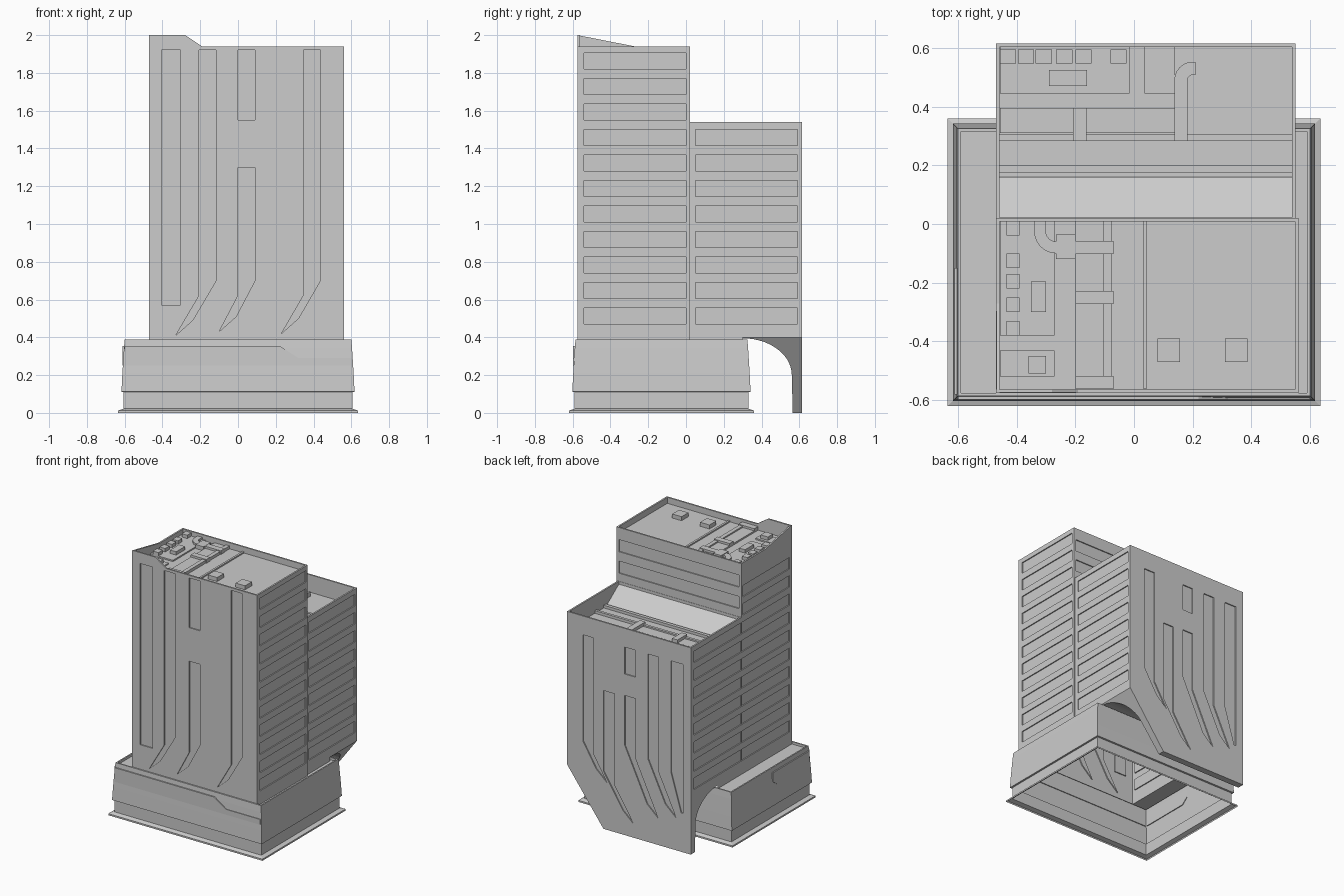
import bpy, bmesh, math
from mathutils import Vector

if "Cube" in bpy.data.objects:
    bpy.data.objects.remove(bpy.data.objects["Cube"])

TONE = (0.604, 0.604, 0.604, 1)
GREY = bpy.data.materials.new("plain grey")
GREY.use_nodes = True
GREY.diffuse_color = TONE
GREY.node_tree.nodes["Principled BSDF"].inputs["Base Color"].default_value = TONE


# Helpers: place 2D outlines, make prisms, lofts and recessed walls
def place(p, axis, d):
    return Vector({"x": (d, p[0], p[1]), "y": (p[0], d, p[1]), "z": (p[0], p[1], d)}[axis])


def prism(bm, pts, axis, a, b):
    low = [bm.verts.new(place(p, axis, a)) for p in pts]
    high = [bm.verts.new(place(p, axis, b)) for p in pts]
    faces = [bm.faces.new(low), bm.faces.new(high[::-1])]
    for i in range(len(pts)):
        j = (i + 1) % len(pts)
        faces.append(bm.faces.new((low[i], high[i], high[j], low[j])))
    bmesh.ops.recalc_face_normals(bm, faces=faces)


def box(bm, x0, x1, y0, y1, z0, z1):
    prism(bm, [(x0, y0), (x1, y0), (x1, y1), (x0, y1)], "z", z0, z1)


def rect(a0, a1, b0, b1):
    return [(a0, b0), (a1, b0), (a1, b1), (a0, b1)]


def finish(bm, name):
    mesh = bpy.data.meshes.new(name)
    bm.to_mesh(mesh)
    bm.free()
    mesh.materials.append(GREY)
    ob = bpy.data.objects.new(name, mesh)
    bpy.context.scene.collection.objects.link(ob)


def loft(name, levels, cap=False):
    """Skin stacked rectangles given as (x0, x1, y0, y1, z)."""
    bm = bmesh.new()
    rings = [[bm.verts.new(place(p, "z", lv[4])) for p in rect(*lv[:4])] for lv in levels]
    for a, b in zip(rings, rings[1:]):
        for i in range(4):
            j = (i + 1) % 4
            bm.faces.new((a[i], a[j], b[j], b[i]))
    if cap:
        bm.faces.new(rings[-1])
    finish(bm, name)


def wall(name, outline, recesses, axis, d, sign):
    """Flat wall with shallow recessed panels."""
    bm = bmesh.new()

    def ring(pts, at):
        return [bm.verts.new(place(p, axis, at)) for p in pts]

    def edges(vs):
        return [bm.edges.new((vs[i - 1], vs[i])) for i in range(len(vs))]

    rims = [ring(pts, d) for pts in recesses]
    border = edges(ring(outline, d))
    for rim in rims:
        border += edges(rim)
    out = place((0, 0), axis, sign)
    bmesh.ops.triangle_fill(bm, edges=border, use_beauty=True, normal=out)
    for pts, rim in zip(recesses, rims):
        floor = ring(pts, d - sign * DEEP)
        bm.faces.new(floor)
        for i in range(len(pts)):
            bm.faces.new((rim[i - 1], rim[i], floor[i], floor[i - 1]))
    bmesh.ops.recalc_face_normals(bm, faces=bm.faces[:])
    if sum(f.normal.dot(out) * f.calc_area() for f in bm.faces) < 0:
        bmesh.ops.reverse_faces(bm, faces=bm.faces[:])
    finish(bm, name)


def band(x, top, bend, end_x, end, w=0.09, rise=0.08):
    """Outline of a vertical strip that turns diagonal at its foot."""
    return [(x, bend), (x, top), (x + w, top), (x + w, bend + rise),
            (end_x + w, end + rise), (end_x, end)]


def rows(y0, y1, first, last):
    """Outlines of long horizontal strips."""
    return [rect(y0, y1, 0.47 + PITCH * i, 0.555 + PITCH * i) for i in range(first, last)]


def duct(bm, path, w, z0, z1):
    """Flat duct following a path in plan."""
    path = [Vector(p) for p in path]
    left, right = [], []
    for i, p in enumerate(path):
        d = (path[min(i + 1, len(path) - 1)] - path[max(i - 1, 0)]).normalized()
        n = Vector((-d.y, d.x)) * w / 2
        left.append(p + n)
        right.append(p - n)
    prism(bm, left + right[::-1], "z", z0, z1)


def arc(cx, cy, rx, ry, a0, a1, n):
    return [(cx + rx * math.cos(math.radians(a0 + (a1 - a0) * i / n)),
             cy + ry * math.sin(math.radians(a0 + (a1 - a0) * i / n))) for i in range(n + 1)]


DEEP, PITCH = 0.008, 0.135
LEFT, RIGHT, RIGHT_BACK = -0.47, 0.56, 0.55
FRONT, MIDDLE, BACK = -0.575, 0.02, 0.615
FOOT, LOW_TOP, TOP, PEAK = 0.37, 1.54, 1.94, 2.0
ROOF, LOW_ROOF = 1.895, 1.41

# Overhang curve, ending in the thin supporting wall
soffit = [(0.30, 0.4)] + arc(0.30, 0.20, 0.26, 0.195, 90, 0, 14) + [(0.565, 0), (BACK, 0)]

# Outer walls
wall("front_wall",
     [(LEFT, FOOT), (RIGHT, FOOT), (RIGHT, TOP), (-0.19, TOP), (-0.28, PEAK), (LEFT, PEAK)],
     [rect(-0.404, -0.304, 0.57, 1.92), band(-0.206, 1.92, 0.62, -0.33, 0.41),
      rect(0, 0.09, 1.55, 1.92), band(0, 1.3, 0.62, -0.1, 0.43),
      band(0.346, 1.92, 0.62, 0.23, 0.42)], "y", FRONT, -1)
wall("front_tower_left_wall", rect(FRONT, MIDDLE, FOOT, TOP), rows(-0.54, 0, 0, 11), "x", RIGHT, 1)
wall("front_tower_back_wall", rect(LEFT, RIGHT, FOOT, TOP),
     [rect(-0.45, 0.54, z, z + 0.09) for z in (1.6, 1.76)], "y", MIDDLE, 1)
wall("right_wall",
     [(FRONT, FOOT), (0.30, FOOT)] + soffit
     + [(BACK, LOW_TOP), (MIDDLE, LOW_TOP), (MIDDLE, TOP), (-0.27, TOP), (FRONT, PEAK)],
     rows(-0.545, 0.58, 0, 8) + rows(-0.545, 0, 8, 10), "x", LEFT, -1)
wall("back_tower_left_wall",
     [(MIDDLE, FOOT), (0.30, FOOT), (0.30, 0.4), (BACK, 0.4), (BACK, LOW_TOP), (MIDDLE, LOW_TOP)],
     rows(0.05, 0.59, 0, 8), "x", RIGHT_BACK, 1)
wall("back_wall",
     [(LEFT, 0), (0.25, 0), (RIGHT_BACK, 0.4), (RIGHT_BACK, LOW_TOP), (LEFT, LOW_TOP)],
     [[(-0.406, 0.29), (-0.406, 1.4), (-0.306, 1.4), (-0.306, 0.57), (-0.39, 0.29)],
      band(-0.206, 1.4, 0.54, -0.35, 0.24), rect(-0.015, 0.075, 1.2, 1.4),
      band(-0.015, 1.04, 0.59, -0.2, 0.2), band(0.16, 1.03, 0.35, 0, 0.1),
      band(0.33, 1.4, 0.53, 0.22, 0.35)], "y", BACK, 1)

# Underside of the overhang and its slanted end
bm = bmesh.new()
near = [bm.verts.new((LEFT, y, z)) for y, z in soffit]
far = [bm.verts.new((0.25 + 0.75 * z, y, z)) for y, z in soffit]
for i in range(len(soffit) - 1):
    bm.faces.new((near[i], near[i + 1], far[i + 1], far[i]))
bm.faces.new(far + [bm.verts.new((RIGHT_BACK, BACK, 0.4))])
bmesh.ops.recalc_face_normals(bm, faces=bm.faces[:])
finish(bm, "overhang_underside")

# Roof trays behind the parapets
loft("front_roof", [(LEFT, RIGHT, FRONT, MIDDLE, TOP)]
     + [(LEFT + 0.012, RIGHT - 0.012, FRONT + 0.012, MIDDLE - 0.012, z) for z in (TOP, ROOF)], True)
loft("back_roof", [(LEFT, RIGHT_BACK, MIDDLE, BACK, LOW_TOP)]
     + [(LEFT + 0.012, RIGHT_BACK - 0.012, MIDDLE + 0.002, BACK - 0.012, z)
        for z in (LOW_TOP, LOW_ROOF)], True)

# Thickness of the raised parapet corner
bm = bmesh.new()
prism(bm, [(LEFT, TOP), (-0.19, TOP), (-0.28, PEAK), (LEFT, PEAK)], "y", FRONT + 0.001, FRONT + 0.012)
prism(bm, [(FRONT, TOP), (-0.27, TOP), (FRONT, PEAK)], "x", LEFT + 0.001, LEFT + 0.012)
finish(bm, "raised_parapet")

# Base: open-bottomed skirt with a recessed terrace round the towers
steps = [(0.635, 0), (0.635, 0.012), (0.605, 0.022), (0.605, 0.11), (0.617, 0.112),
         (0.612, 0.21), (0.604, 0.34), (0.6, 0.388), (0.59, 0.388), (0.59, FOOT)]
loft("base", [(-h, h, 0.015 - h, h - 0.275, z) for h, z in steps]
     + [(LEFT, RIGHT_BACK, -0.572, 0.3, FOOT)])

# Thin facing plates on the base
bm = bmesh.new()
prism(bm, [(-0.6, 0.25), (0.6, 0.25), (0.6, 0.29), (0.32, 0.29), (0.22, 0.355), (-0.6, 0.355)],
      "y", -0.597, -0.588)
prism(bm, [(-0.58, 0.25), (-0.2, 0.25), (-0.15, 0.29), (-0.15, 0.355), (-0.58, 0.355)],
      "x", -0.612, -0.603)
finish(bm, "base_plates")

# Front roof: hatches, plant platforms, units and ducts
bm = bmesh.new()
for x in (0.08, 0.31):
    box(bm, x, x + 0.077, -0.47, -0.39, ROOF, ROOF + 0.03)
box(bm, 0.03, 0.045, -0.56, 0.008, ROOF, ROOF + 0.01)
box(bm, -0.457, -0.27, -0.38, 0.008, ROOF, ROOF + 0.01)
box(bm, -0.457, -0.27, -0.52, -0.43, ROOF, ROOF + 0.01)
box(bm, -0.2, -0.105, -0.56, 0.008, ROOF, ROOF + 0.012)
finish(bm, "front_roof_platforms")
bm = bmesh.new()
for y in (-0.38, -0.3, -0.22, -0.15, -0.04):
    box(bm, -0.435, -0.39, y, y + 0.05, ROOF, ROOF + 0.035)
box(bm, -0.35, -0.3, -0.3, -0.195, ROOF, ROOF + 0.035)
box(bm, -0.36, -0.3, -0.51, -0.45, ROOF, ROOF + 0.035)
box(bm, -0.265, -0.2, -0.12, -0.035, ROOF, ROOF + 0.03)
finish(bm, "front_roof_units")
bm = bmesh.new()
box(bm, -0.105, -0.075, -0.56, 0.008, ROOF, ROOF + 0.022)
for y in (-0.08, -0.25, -0.54):
    box(bm, -0.2, -0.07, y - 0.022, y + 0.022, ROOF, ROOF + 0.028)
duct(bm, [(-0.32, 0.008)] + arc(-0.265, -0.025, 0.055, 0.055, 180, 270, 6) + [(-0.2, -0.08)],
     0.04, ROOF, ROOF + 0.025)
finish(bm, "front_roof_ducts")

# Back roof: sloped panel, ridges, units and ducts
bm = bmesh.new()
prism(bm, [(MIDDLE, LOW_ROOF), (0.16, LOW_ROOF), (0.16, LOW_ROOF + 0.01), (MIDDLE, 1.52)],
      "x", LEFT + 0.012, RIGHT_BACK - 0.012)
finish(bm, "sloped_panel")
bm = bmesh.new()
for y, w in ((0.175, 0.025), (0.285, 0.02)):
    box(bm, LEFT + 0.012, RIGHT_BACK - 0.012, y, y + w, LOW_ROOF, LOW_ROOF + 0.02)
for x0, x1, y0, y1 in ((-0.457, -0.015, 0.445, 0.603), (0.035, 0.14, 0.445, 0.603),
                       (-0.457, 0.14, 0.31, 0.395)):
    box(bm, x0, x1, y0, y1, LOW_ROOF, LOW_ROOF + 0.012)
finish(bm, "back_roof_platforms")
bm = bmesh.new()
for x in (-0.457, -0.395, -0.335, -0.265, -0.2, -0.08):
    box(bm, x, x + 0.055, 0.547, 0.595, LOW_ROOF, LOW_ROOF + 0.045)
box(bm, -0.29, -0.16, 0.47, 0.525, LOW_ROOF, LOW_ROOF + 0.045)
finish(bm, "back_roof_units")
bm = bmesh.new()
box(bm, -0.207, -0.162, 0.282, 0.395, LOW_ROOF, LOW_ROOF + 0.035)
duct(bm, [(0.16, 0.282)] + arc(0.2, 0.49, 0.04, 0.04, 180, 90, 6) + [(0.21, 0.53)],
     0.045, LOW_ROOF, LOW_ROOF + 0.035)
finish(bm, "back_roof_ducts")
